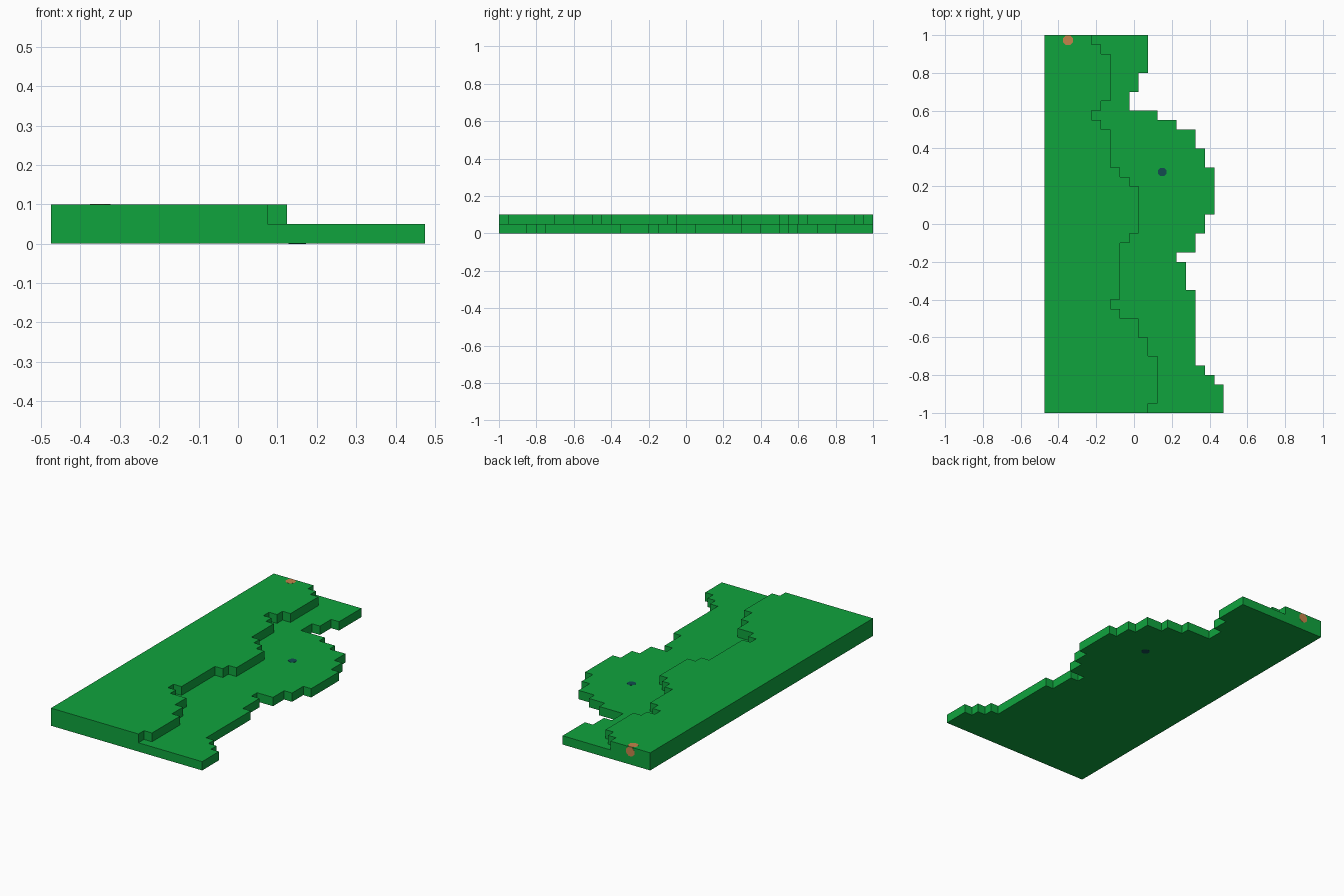
import bpy, bmesh, math
from mathutils import Matrix, Vector

if "Cube" in bpy.data.objects:
    bpy.data.objects.remove(bpy.data.objects["Cube"])

CELL = 0.05
X0, Y1 = -0.475, 1.0


def material(name, rgb):
    m = bpy.data.materials.new(name)
    m.diffuse_color = (*rgb, 1)
    m.use_nodes = True
    m.node_tree.nodes["Principled BSDF"].inputs["Base Color"].default_value = m.diffuse_color
    return m


def finish(bm, name, mat):
    me = bpy.data.meshes.new(name)
    bm.to_mesh(me)
    bm.free()
    me.materials.append(mat)
    ob = bpy.data.objects.new(name, me)
    bpy.context.collection.objects.link(ob)
    return ob


def rows(runs):
    return [n for n, count in runs for _ in range(count)]


green = material("grass green", (0.005, 0.37, 0.048))
orange = material("clay orange", (0.56, 0.23, 0.07))
navy = material("dark navy", (0.006, 0.07, 0.08))

# Cells per row (width, repeat), listed from the back edge to the front
lower = rows([(11, 4), (10, 2), (9, 2), (12, 1), (14, 1), (16, 2), (17, 2), (18, 5),
              (17, 2), (16, 2), (14, 1), (15, 3), (16, 8), (17, 1), (18, 1), (19, 3)])
upper = rows([(5, 1), (6, 1), (7, 5), (6, 1), (5, 1), (6, 1), (7, 4), (8, 1), (9, 1),
              (10, 5), (9, 1), (8, 6), (7, 1), (8, 1), (10, 2), (11, 2), (12, 5), (11, 1)])

# Stepped terrain: only the exposed faces of filled cells are made
filled = {(i, j, k) for k, tier in enumerate((lower, upper))
          for j, n in enumerate(tier) for i in range(n)}
bm = bmesh.new()
for cell in filled:
    i, j, k = cell
    centre = Vector((X0 + (i + .5) * CELL, Y1 - (j + .5) * CELL, (k + .5) * CELL))
    for axis in range(3):
        for s in (-1, 1):
            step = [0, 0, 0]
            step[axis] = -s if axis == 1 else s
            if (i + step[0], j + step[1], k + step[2]) in filled:
                continue
            n, u, v = Vector(), Vector(), Vector()
            n[axis], u[(axis + 1) % 3], v[(axis + 2) % 3] = s, s, 1
            h = CELL / 2
            bm.faces.new([bm.verts.new(centre + h * (n + a * u + b * v))
                          for a, b in ((-1, -1), (1, -1), (1, 1), (-1, 1))])
bmesh.ops.remove_doubles(bm, verts=bm.verts, dist=0.001)
bmesh.ops.dissolve_limit(bm, angle_limit=0.02, verts=bm.verts, edges=bm.edges)
finish(bm, "stepped_terrain", green)


# Painted octagonal dots, as very thin plates
def dot(name, loc, r, mat, upright=False):
    bm = bmesh.new()
    turn = Matrix.Rotation(math.pi / 2, 4, 'X') if upright else Matrix()
    spin = Matrix.Rotation(math.pi / 8, 4, 'Z')
    bmesh.ops.create_cone(bm, cap_ends=True, segments=8, radius1=r, radius2=r,
                          depth=0.001, matrix=Matrix.Translation(loc) @ turn @ spin)
    finish(bm, name, mat)


dot("edge_marker_top", (-0.35, 0.973, 0.1), 0.028, orange)
dot("edge_marker_back", (-0.35, 1.0, 0.073), 0.028, orange, True)
dot("centre_marker_top", (0.15, 0.275, 0.05), 0.024, navy)
dot("centre_marker_bottom", (0.15, 0.275, 0.0), 0.024, navy)
